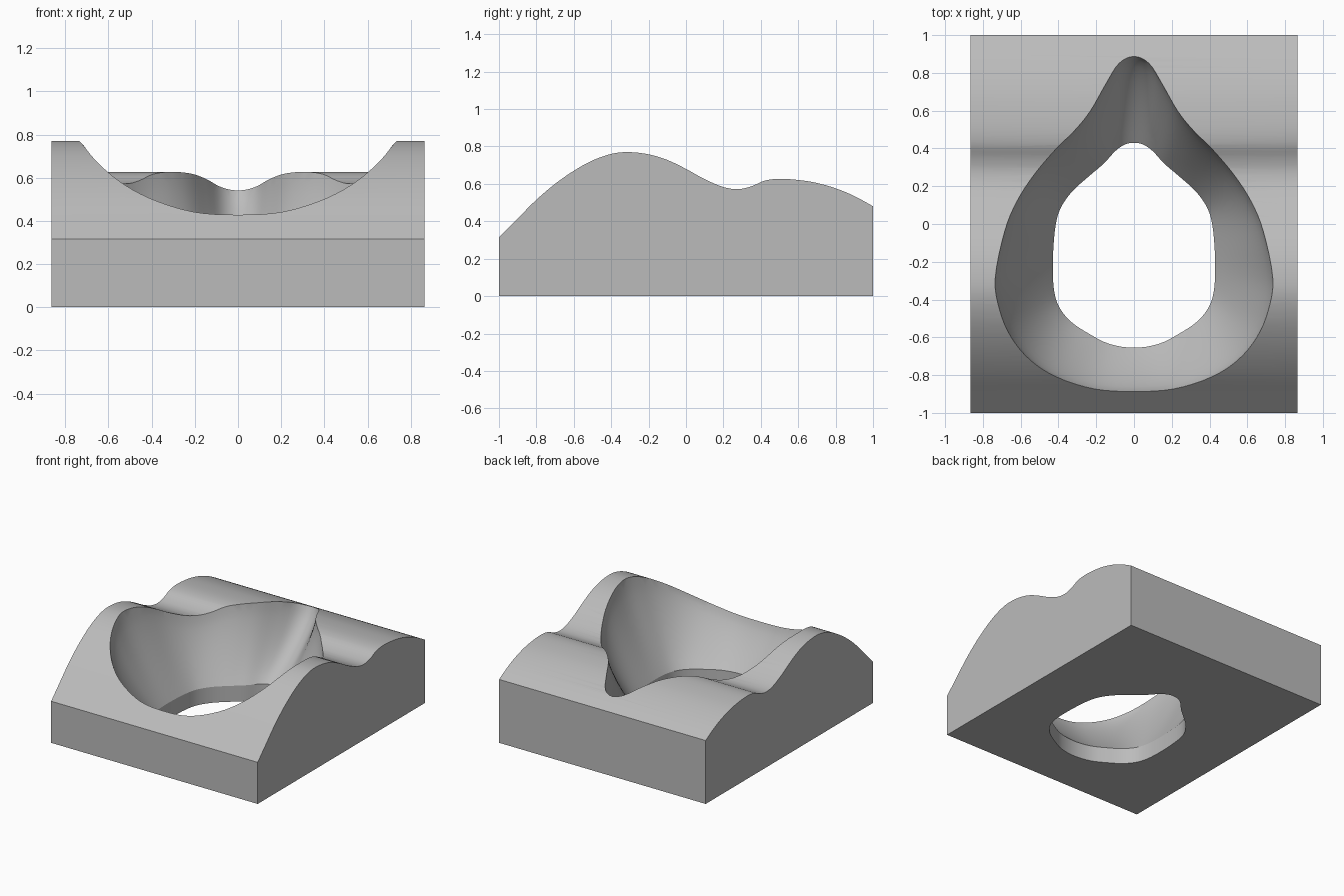
import bpy, bmesh, math
from mathutils import Vector

if "Cube" in bpy.data.objects:
    bpy.data.objects.remove(bpy.data.objects["Cube"])

HALF_W, LIP = 0.865, 0.12   # block half width, height of the straight lower wall

# side profile of the block: (y, z)
PROFILE = [(-1, .315), (-.9, .415), (-.8, .515), (-.7, .6), (-.6, .67), (-.5, .725),
           (-.4, .76), (-.31, .77), (-.2, .758), (-.1, .728), (0, .68), (.1, .625),
           (.2, .583), (.28, .572), (.35, .587), (.42, .617), (.5, .627), (.6, .621),
           (.7, .605), (.8, .576), (.9, .535), (1, .48)]
# right half of the opening at the top surface and at the base: (x, y)
RIM = [(0, .887), (.08, .85), (.15, .74), (.23, .60), (.31, .50), (.42, .39),
       (.53, .26), (.62, .12), (.685, -.04), (.735, -.29), (.71, -.46), (.65, -.60),
       (.55, -.72), (.41, -.81), (.21, -.873), (0, -.887)]
BASE = [(0, .43), (.05, .42), (.1, .385), (.16, .32), (.23, .26), (.32, .18),
        (.38, .10), (.41, .02), (.425, -.1), (.43, -.25), (.42, -.37), (.39, -.45),
        (.33, -.52), (.24, -.58), (.13, -.635), (0, -.655)]


def smooth(points, steps, closed=False):
    """Catmull-Rom curve through the points."""
    p = [Vector(q) for q in points]
    n = len(p)
    get = (lambda i: p[i % n]) if closed else (lambda i: p[max(0, min(n - 1, i))])
    out = []
    for i in range(n if closed else n - 1):
        a, b, c, d = (get(i + k) for k in (-1, 0, 1, 2))
        for s in range(steps):
            t = s / steps
            out.append(0.5 * (2 * b + (c - a) * t + (2 * a - 5 * b + 4 * c - d) * t * t
                              + (3 * b - a - 3 * c + d) * t ** 3))
    return out if closed else out + [p[-1]]


def loft(name, rings):
    """Solid made of closed rings joined by quads, with capped ends."""
    bm = bmesh.new()
    loops = [[bm.verts.new(v) for v in ring] for ring in rings]
    for lo, hi in zip(loops, loops[1:]):
        for i in range(len(lo)):
            j = (i + 1) % len(lo)
            bm.faces.new((lo[i], lo[j], hi[j], hi[i]))
    bm.faces.new(loops[0])
    bm.faces.new(loops[-1])
    bmesh.ops.recalc_face_normals(bm, faces=bm.faces)
    me = bpy.data.meshes.new(name)
    bm.to_mesh(me)
    bm.free()
    ob = bpy.data.objects.new(name, me)
    bpy.context.collection.objects.link(ob)
    return ob


def mirrored(half):
    return half + [(-x, y) for x, y in half[-2:0:-1]]


top = smooth(PROFILE, 4)


def height(y):
    for a, b in zip(top, top[1:]):
        if y <= b.x:
            return a.y + (b.y - a.y) * (y - a.x) / (b.x - a.x)
    return top[-1].y


# wavy block
section = [(-1, 0)] + [tuple(v) for v in top] + [(1, 0)]
block = loft("wavy_block", [[(x, y, z) for y, z in section] for x in (-HALF_W, HALF_W)])

# bowl cutter: straight lower wall, then a flaring wall up to the rim
rim = smooth(mirrored(RIM), 4, True)
base = smooth(mirrored(BASE), 4, True)
rings = [[(v.x, v.y, z) for v in base] for z in (-0.2, LIP)]
STEPS = 10
for k in range(1, STEPS + 1):
    t = k / STEPS
    s = 1 - (1 - t) ** 1.35
    ring = []
    for b, r in zip(base, rim):
        p = b.lerp(r, s)
        ring.append((p.x, p.y, LIP + (height(r.y) - LIP) * t))
    rings.append(ring)
rings.append([(v.x, v.y, 1.2) for v in rim])
cutter = loft("bowl_cutter", rings)
cutter.hide_render = True

# cut the bowl out of the block
mod = block.modifiers.new("bowl", 'BOOLEAN')
mod.operation = 'DIFFERENCE'
mod.solver = 'EXACT'
mod.object = cutter
bpy.context.view_layer.objects.active = block
block.select_set(True)
bpy.ops.object.modifier_apply(modifier=mod.name)
bpy.data.objects.remove(cutter)

grey = bpy.data.materials.new("plain grey")
grey.diffuse_color = (0.5, 0.5, 0.5, 1)
grey.use_nodes = True
grey.node_tree.nodes["Principled BSDF"].inputs["Base Color"].default_value = grey.diffuse_color
block.data.materials.clear()
block.data.materials.append(grey)
bpy.ops.object.shade_smooth_by_angle(angle=math.radians(30))
